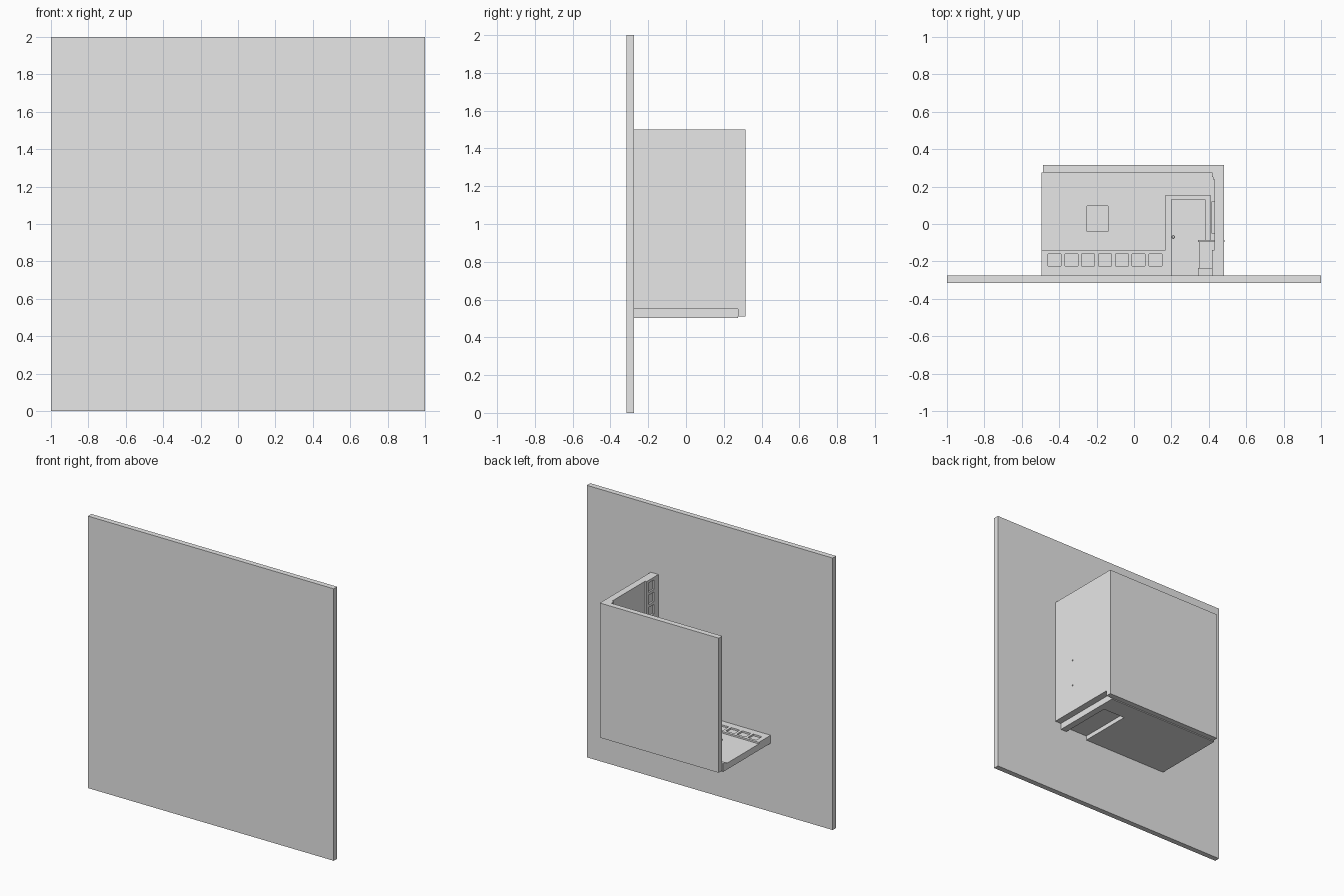
import bpy, bmesh, math
from mathutils import Matrix

if "Cube" in bpy.data.objects:
    bpy.data.objects.remove(bpy.data.objects["Cube"])

grey = bpy.data.materials.new("plain grey")
grey.diffuse_color = (0.8, 0.8, 0.8, 1)
grey.use_nodes = True
grey.node_tree.nodes["Principled BSDF"].inputs["Base Color"].default_value = grey.diffuse_color

FLOOR = -0.276   # y of the ground slab surface
SIDE_X = 0.43    # inner face of the side wall
BACK_Z = 0.55    # inner face of the door wall


def add_boxes(name, boxes):
    """One object from (x0, x1, y0, y1, z0, z1) boxes."""
    bm = bmesh.new()
    for x0, x1, y0, y1, z0, z1 in boxes:
        m = Matrix.Translation(((x0 + x1) / 2, (y0 + y1) / 2, (z0 + z1) / 2))
        m = m @ Matrix.Diagonal((x1 - x0, y1 - y0, z1 - z0, 1))
        bmesh.ops.create_cube(bm, size=1, matrix=m)
    me = bpy.data.meshes.new(name)
    bm.to_mesh(me)
    bm.free()
    me.materials.append(grey)
    ob = bpy.data.objects.new(name, me)
    bpy.context.collection.objects.link(ob)
    return ob


def on_wall(wall, u0, u1, v0, v1, d0, d1):
    """Box on a wall: u along it, v = y, d = distance out from its face."""
    if wall == "back":
        return (u0, u1, v0, v1, BACK_Z + d0, BACK_Z + d1)
    return (SIDE_X - d1, SIDE_X - d0, v0, v1, u0, u1)


def frame(wall, u0, u1, v0, v1, w, d0, d1):
    """Four bars around a rectangle, inside the given bounds."""
    return [on_wall(wall, u0, u0 + w, v0, v1, d0, d1),
            on_wall(wall, u1 - w, u1, v0, v1, d0, d1),
            on_wall(wall, u0 + w, u1 - w, v0, v0 + w, d0, d1),
            on_wall(wall, u0 + w, u1 - w, v1 - w, v1, d0, d1)]


def wainscot(name, wall, start, end, first, count):
    """Rails and stiles leaving a row of square recessed panels."""
    parts = [on_wall(wall, start, end, FLOOR, -0.225, 0, 0.012),
             on_wall(wall, start, end, -0.16, -0.14, 0, 0.012)]
    edges = [start]
    for i in range(count):
        edges += [first + 0.09 * i, first + 0.09 * i + 0.07]
    edges.append(end)
    for a, b in zip(edges[::2], edges[1::2]):
        parts.append(on_wall(wall, a, b, -0.225, -0.16, 0, 0.012))
    add_boxes(name, parts)


# Ground slab and room shell
add_boxes("ground_slab", [(-1, 1, -0.316, FLOOR, 0, 2)])
add_boxes("ceiling", [(-0.487, 0.48, 0.275, 0.316, 0.51, 1.5)])
add_boxes("side_wall", [(SIDE_X, 0.48, FLOOR, 0.275, BACK_Z, 1.5)])

# Door wall, with a door opening cut through and a shallow window recess
door_wall = add_boxes("door_wall", [(-0.495, 0.2, FLOOR, 0.275, 0.503, BACK_Z),
                                    (0.2, 0.38, 0.13, 0.275, 0.503, BACK_Z),
                                    (0.38, SIDE_X, FLOOR, 0.275, 0.503, BACK_Z)])
cutter = add_boxes("window_cutter", [(-0.255, -0.135, -0.04, 0.1, 0.53, 0.6)])
cutter.hide_render = True
cutter.hide_viewport = True
cut = door_wall.modifiers.new("window recess", "BOOLEAN")
cut.operation = "DIFFERENCE"
cut.object = cutter

# Window frame
add_boxes("window_frame", frame("back", -0.262, -0.13, -0.05, 0.107, 0.01, -0.02, 0.008))

# Door leaf, its panels, casing and knob
add_boxes("door_leaf", [(0.2, 0.38, FLOOR, 0.13, 0.535, 0.55)])
add_boxes("door_panels", frame("back", 0.22, 0.36, -0.12, 0.1, 0.008, 0, 0.005)
          + frame("back", 0.22, 0.36, -0.24, -0.15, 0.008, 0, 0.005))
add_boxes("door_casing", [on_wall("back", 0.168, 0.2, FLOOR, 0.155, 0, 0.012),
                          on_wall("back", 0.38, 0.41, FLOOR, 0.155, 0, 0.012),
                          on_wall("back", 0.2, 0.38, 0.13, 0.155, 0, 0.012)])
bpy.ops.mesh.primitive_uv_sphere_add(segments=12, ring_count=8, radius=0.008,
                                     location=(0.21, -0.07, 0.56))
knob = bpy.context.object
knob.name = "door_knob"
knob.data.materials.append(grey)
bpy.ops.object.shade_smooth_by_angle()

# Wainscot and cornices on both walls
wainscot("back_wainscot", "back", -0.495, 0.168, -0.46, 7)
wainscot("side_wainscot", "side", BACK_Z, 1.5, 0.6, 10)
for wall, a, b in (("back", -0.495, SIDE_X), ("side", BACK_Z, 1.5)):
    add_boxes(wall + "_cornice", [on_wall(wall, a, b, 0.25, 0.275, 0, 0.014),
                                  on_wall(wall, a, b, 0.238, 0.25, 0, 0.007)])

# Small cabinet against the side wall with a picture frame above it
add_boxes("cabinet", [(0.35, 0.43, FLOOR, -0.095, 0.75, 0.95),
                      (0.343, 0.43, -0.095, -0.085, 0.74, 0.96),
                      (0.343, 0.43, FLOOR, -0.235, 0.74, 0.96)])
add_boxes("picture_frame", frame("side", 0.77, 0.93, -0.05, 0.12, 0.015, 0, 0.015))

# Two small pegs showing through the outside of the side wall
add_boxes("wall_pegs", [(0.475, 0.484, -0.095, -0.085, z, z + 0.01) for z in (0.75, 0.95)])
